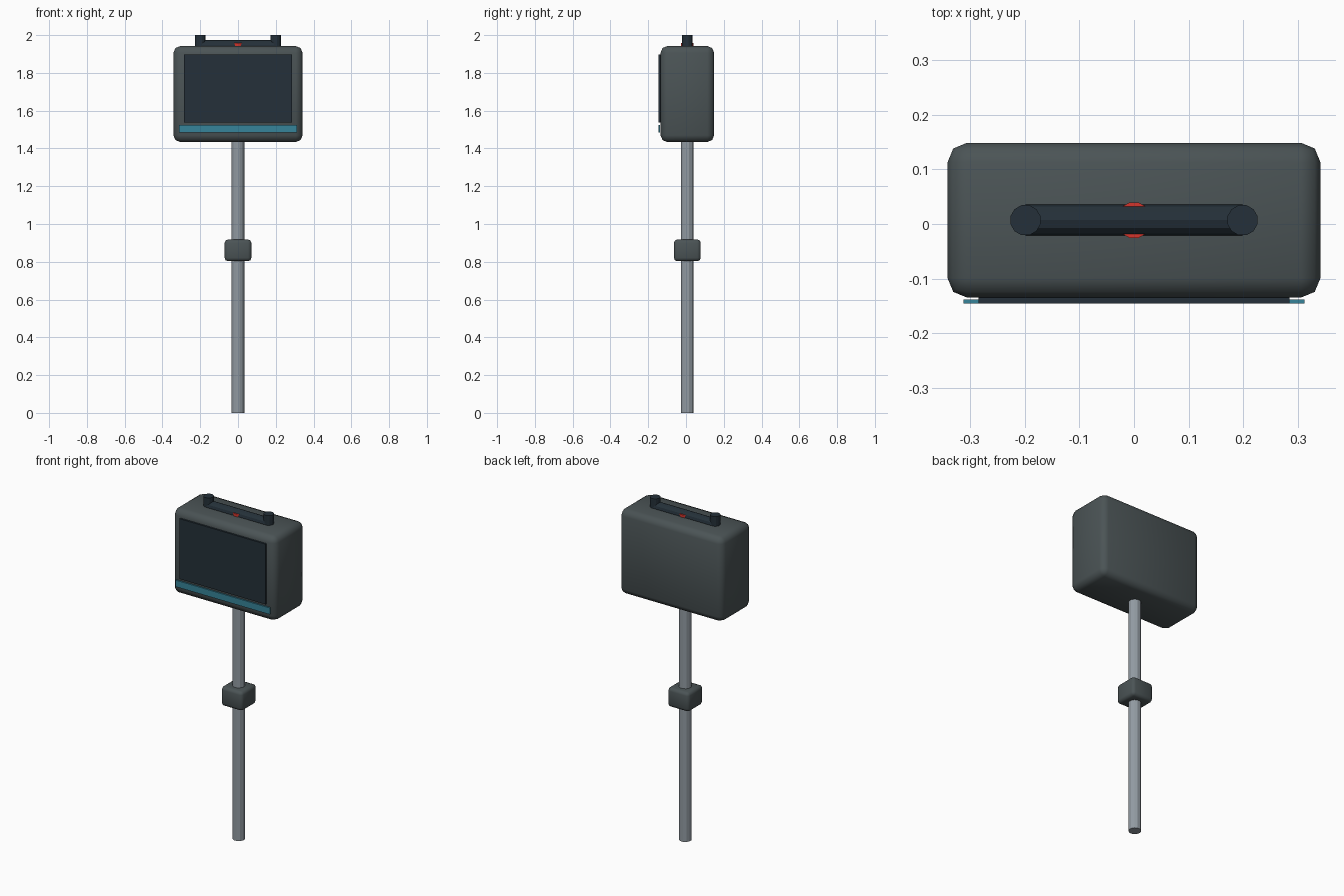
import bpy
import math

default = bpy.data.objects.get("Cube")
if default:
    bpy.data.objects.remove(default, do_unlink=True)

CY = 0.007  # depth of the shared centre line
TURN = math.radians(15)  # puts flats, not corners, on the axes


def material(name, r, g, b):
    mat = bpy.data.materials.new(name)
    mat.use_nodes = True
    mat.diffuse_color = (r, g, b, 1)
    node = mat.node_tree.nodes["Principled BSDF"]
    node.inputs["Base Color"].default_value = (r, g, b, 1)
    node.inputs["Roughness"].default_value = 0.6
    return mat


slate = material("slate grey", 0.07, 0.088, 0.092)
dark = material("dark navy", 0.018, 0.03, 0.041)
steel = material("steel grey", 0.29, 0.33, 0.365)
teal = material("teal", 0.037, 0.23, 0.32)
red = material("red", 0.65, 0.035, 0.025)


def box(name, mat, x, y, z, bevel=0):
    """Box from half width x, depth range y and height range z."""
    bpy.ops.mesh.primitive_cube_add(size=1, location=(0, sum(y) / 2, sum(z) / 2))
    obj = bpy.context.object
    obj.name = name
    obj.scale = (2 * x, y[1] - y[0], z[1] - z[0])
    bpy.ops.object.transform_apply(location=False, rotation=False, scale=True)
    obj.data.materials.append(mat)
    if bevel:
        mod = obj.modifiers.new("rounded edges", "BEVEL")
        mod.width = bevel
        mod.segments = 2
        bpy.ops.object.modifier_apply(modifier=mod.name)
        bpy.ops.object.shade_smooth_by_angle(angle=math.radians(50))
    return obj


def rod(name, mat, radius, length, centre, rotation=(0, 0, TURN)):
    bpy.ops.mesh.primitive_cylinder_add(vertices=12, radius=radius, depth=length,
                                        location=centre, rotation=rotation)
    obj = bpy.context.object
    obj.name = name
    obj.data.materials.append(mat)
    return obj


# Pole with its clamp collar
rod("pole", steel, 0.035, 1.46, (0, CY, 0.73))
box("pole_collar", slate, 0.071, (CY - 0.071, CY + 0.071), (0.803, 0.918), 0.018)

# Display case, screen and strip below it
box("case", slate, 0.342, (-0.135, 0.149), (1.434, 1.942), 0.036)
box("screen", dark, 0.285, (-0.146, -0.134), (1.537, 1.898))
box("accent_strip", teal, 0.313, (-0.146, -0.138), (1.484, 1.523))

# Carrying handle on top
for side, x in (("left", 0.199), ("right", -0.199)):
    rod(side + "_handle_post", dark, 0.0285, 0.09, (x, CY, 1.955))
rod("handle_bar", dark, 0.0285, 0.398, (0, CY, 1.945), (0, math.pi / 2, 0))

# Button disc around the middle of the handle bar
rod("button", red, 0.0335, 0.03, (0, CY, 1.943))
